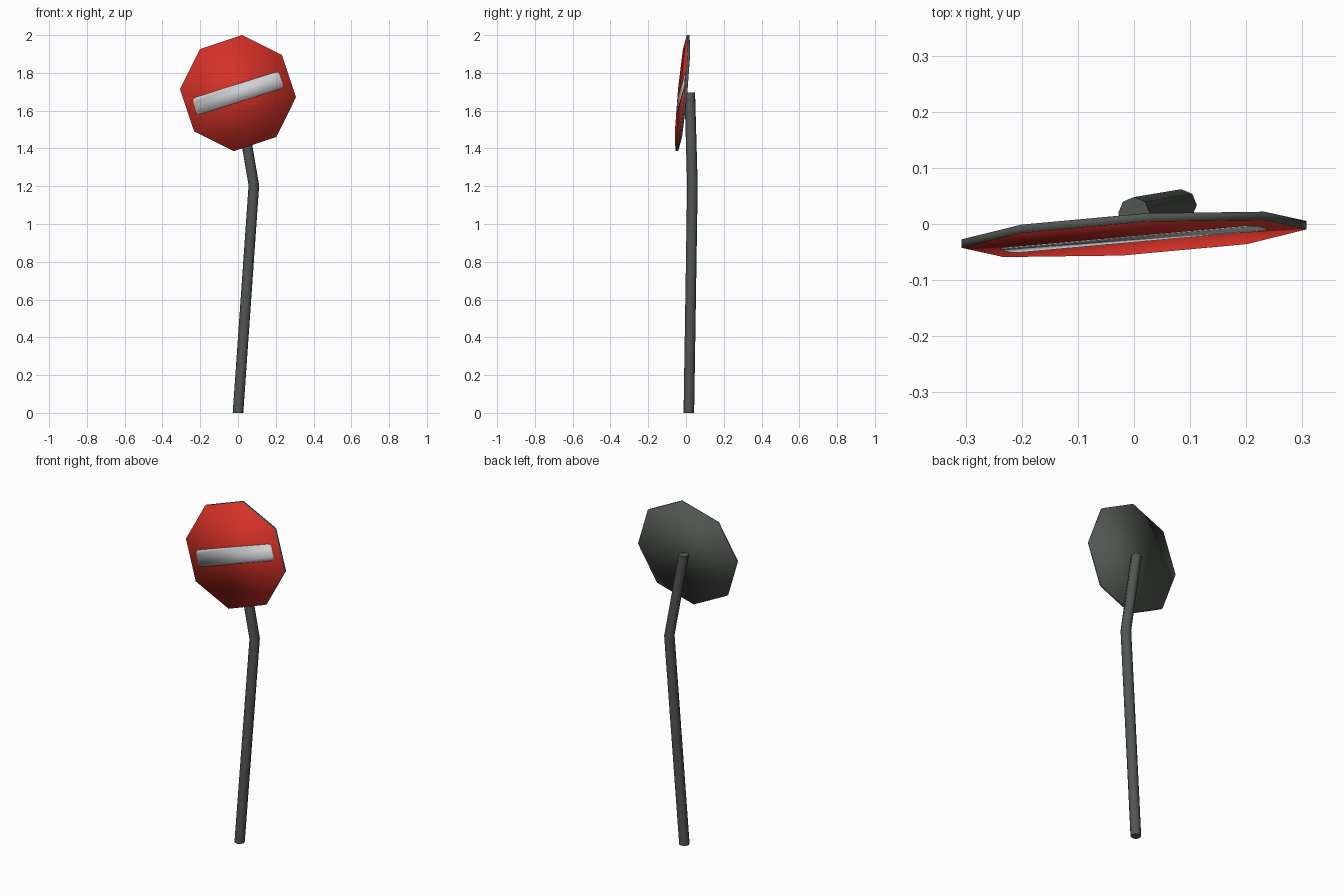
import bpy, bmesh, math
from mathutils import Vector

if "Cube" in bpy.data.objects:
    bpy.data.objects.remove(bpy.data.objects["Cube"])


def material(name, rgb):
    m = bpy.data.materials.new(name)
    m.diffuse_color = (*rgb, 1)
    m.use_nodes = True
    m.node_tree.nodes["Principled BSDF"].inputs["Base Color"].default_value = m.diffuse_color
    return m


GREY = material("dark grey metal", (0.085, 0.095, 0.085))
RED = material("sign red", (0.66, 0.03, 0.02))
WHITE = material("bar white", (0.62, 0.63, 0.64))


def loft(name, rings, mats, front_mat=0):
    """Skin a stack of equal rings and cap both ends; the last cap gets front_mat."""
    bm = bmesh.new()
    vs = [[bm.verts.new(p) for p in ring] for ring in rings]
    n = len(vs[0])
    for a, b in zip(vs, vs[1:]):
        for i in range(n):
            j = (i + 1) % n
            bm.faces.new((a[i], a[j], b[j], b[i]))
    bm.faces.new(vs[0][::-1])
    bm.faces.new(vs[-1]).material_index = front_mat
    bmesh.ops.recalc_face_normals(bm, faces=bm.faces[:])
    for f in bm.faces:
        f.smooth = True
    me = bpy.data.meshes.new(name)
    bm.to_mesh(me)
    bm.free()
    for m in mats:
        me.materials.append(m)
    ob = bpy.data.objects.new(name, me)
    bpy.context.collection.objects.link(ob)
    return ob


# Bent eight-sided pole
R = 0.028
centres = [(0, 0.015, 0), (0.084, 0.034, 1.205), (0, 0.02, 1.695)]
rings = [[Vector(c) + Vector((R * math.cos(k * math.pi / 4), R * math.sin(k * math.pi / 4), 0))
          for k in range(8)] for c in centres]
pole = loft("pole", rings, [GREY])
bpy.context.view_layer.objects.active = pole
pole.select_set(True)
bpy.ops.object.shade_smooth_by_angle(angle=math.radians(50))


# Tilted sign plane: x and z in the front view, d is the distance towards the viewer
def on_sign(x, z, d):
    return Vector((x, 0.06 * x + 0.094 * z - 0.0185 - d, 1.693 + z))


# Octagonal sign plate, red on its front face only
turn = math.radians(-4)
octagon = [(0.308 * math.cos(turn + k * math.pi / 4), 0.308 * math.sin(turn + k * math.pi / 4))
           for k in range(8)]
loft("sign_plate", [[on_sign(x, z, d) for x, z in octagon] for d in (-0.0075, 0.0075)],
     [GREY, RED], 1)

# White bar with rounded corners, parallel to two octagon edges
tilt = math.radians(17.5)
hw, hh, r = 0.24, 0.046, 0.02
bar = []
for q, (sx, sz) in enumerate([(1, 1), (-1, 1), (-1, -1), (1, -1)]):
    for s in range(4):
        a = (q + s / 3) * math.pi / 2
        x, z = sx * (hw - r) + r * math.cos(a), sz * (hh - r) + r * math.sin(a)
        bar.append((x * math.cos(tilt) - z * math.sin(tilt), x * math.sin(tilt) + z * math.cos(tilt)))
loft("white_bar", [[on_sign(x, z, d) for x, z in bar] for d in (0.007, 0.0095)], [WHITE])
